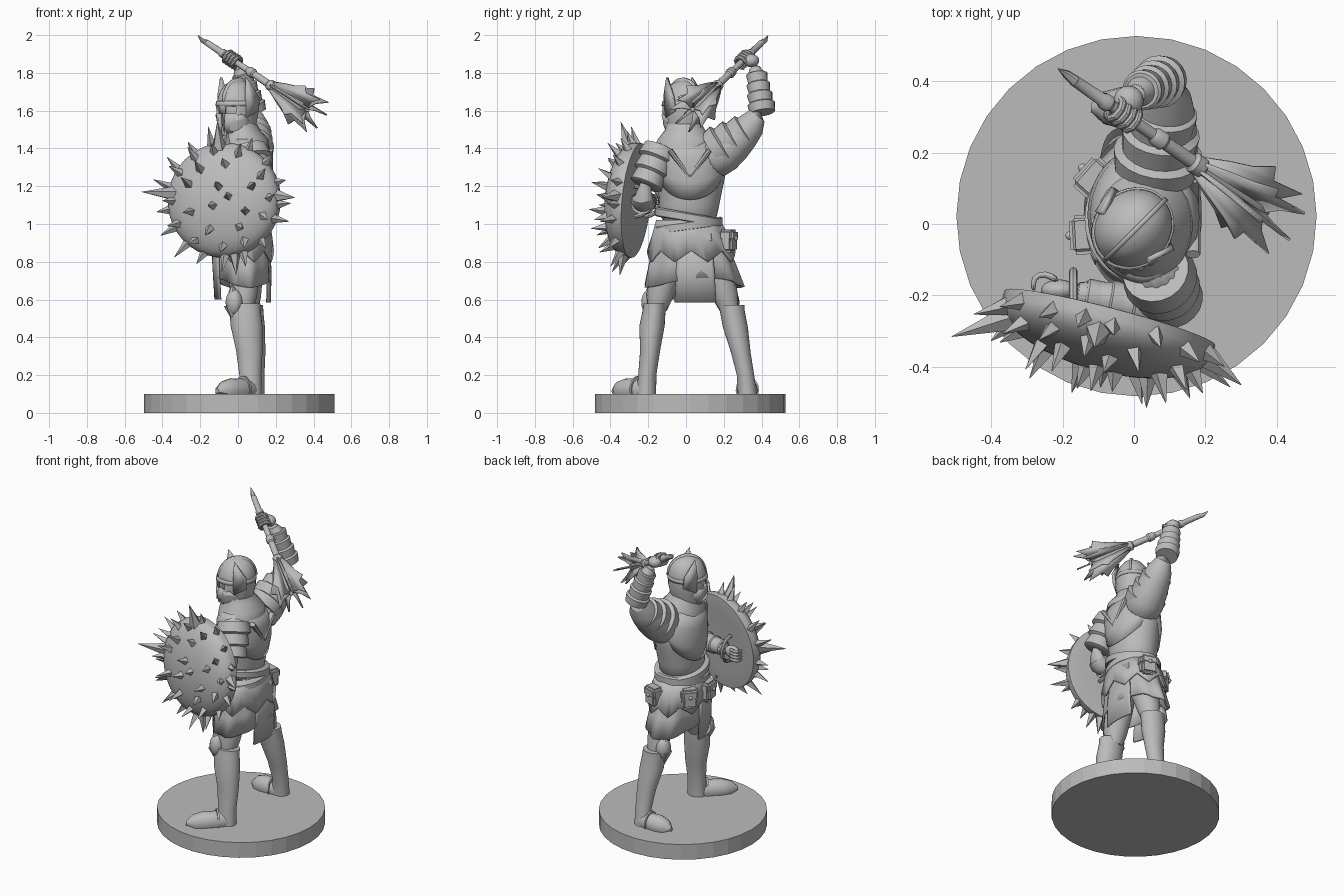
import bpy, bmesh, math, random
from mathutils import Vector, Matrix

random.seed(4)
if "Cube" in bpy.data.objects:
    bpy.data.objects.remove(bpy.data.objects["Cube"])

stone = bpy.data.materials.new("plain_grey")
stone.use_nodes = True
GREY = (.5, .5, .5, 1)
stone.diffuse_color = GREY
stone.node_tree.nodes["Principled BSDF"].inputs["Base Color"].default_value = GREY
parts = []


def finish(name, bm, smooth=35, thick=0, subdiv=0):
    bmesh.ops.recalc_face_normals(bm, faces=bm.faces)
    mesh = bpy.data.meshes.new(name)
    bm.to_mesh(mesh)
    bm.free()
    ob = bpy.data.objects.new(name, mesh)
    bpy.context.collection.objects.link(ob)
    mesh.materials.append(stone)
    if thick:
        ob.modifiers.new("thickness", 'SOLIDIFY').thickness = thick
    if subdiv:
        ob.modifiers.new("rounding", 'SUBSURF').levels = subdiv
        ob.modifiers["rounding"].render_levels = subdiv
    parts.append((ob, smooth))
    return ob


def skin(bm, rings, caps=True, closed=True):
    rows = [[bm.verts.new(p) for p in ring] for ring in rings]
    n = len(rows[0])
    for a, b in zip(rows, rows[1:]):
        for i in range(n if closed else n - 1):
            j = (i + 1) % n
            bm.faces.new((a[i], a[j], b[j], b[i]))
    if caps:
        bm.faces.new(rows[0])
        bm.faces.new(rows[-1])


def body(name, levels, n=28, caps=True, warp=None, arc=None, **kw):
    """Stack of level ellipses: x, y, z, x radius, y radius."""
    bm = bmesh.new()
    rings = []
    for k, (x, y, z, rx, ry) in enumerate(levels):
        ring = []
        for i in range(n):
            a = math.tau * i / n if not arc else arc[0] + (arc[1] - arc[0]) * i / (n - 1)
            s, dz = warp(a, k / (len(levels) - 1)) if warp else (1, 0)
            ring.append((x + rx * s * math.cos(a), y + ry * s * math.sin(a), z + dz))
        rings.append(ring)
    skin(bm, rings, caps and not arc, not arc)
    return finish(name, bm, **kw)


def tube(name, pts, n=16, wide=1, high=1, floor=None, **kw):
    """Round limb through points x, y, z, radius."""
    bm = bmesh.new()
    rings = []
    for k, (x, y, z, r) in enumerate(pts):
        t = (Vector(pts[min(k + 1, len(pts) - 1)][:3]) - Vector(pts[max(k - 1, 0)][:3])).normalized()
        side = t.cross((0, 0, 1) if abs(t.z) < .9 else (0, 1, 0)).normalized()
        up = side.cross(t)
        ring = []
        for i in range(n):
            a = math.tau * i / n
            p = Vector((x, y, z)) + r * (wide * math.cos(a) * side + high * math.sin(a) * up)
            if floor:
                p.z = max(p.z, floor)
            ring.append(p)
        rings.append(ring)
    skin(bm, rings)
    return finish(name, bm, **kw)


def ball(name, loc, size, turn=0):
    bm = bmesh.new()
    m = Matrix.Translation(loc) @ Matrix.Rotation(turn, 4, 'Z') @ Matrix.Diagonal((*size, 1))
    bmesh.ops.create_uvsphere(bm, u_segments=20, v_segments=12, radius=1, matrix=m)
    return finish(name, bm)


def bands(name, a, b, ra, rb, count):
    """Overlapping flared armour rings along a limb."""
    a, b = Vector(a), Vector(b)
    pts = []
    for k in range(count):
        for f, grow in ((.0, .9), (.85, 1.08), (.95, .95)):
            t = (k + f) / count
            pts.append((*a.lerp(b, t), (ra + (rb - ra) * t) * grow))
    tube(name, pts, n=20)


def blade(name, outline, thick):
    bm = bmesh.new()
    bm.faces.new([bm.verts.new(p) for p in outline])
    return finish(name, bm, thick=thick, smooth=5)


def spike(bm, base, direction, r, length, sides=4):
    d = Vector(direction).normalized()
    m = Matrix.Translation(Vector(base) + d * length / 2) @ d.to_track_quat('Z', 'Y').to_matrix().to_4x4()
    bmesh.ops.create_cone(bm, segments=sides, radius1=r, radius2=.001, depth=length, cap_ends=True, matrix=m)


# Base disc
body("base", [(.007, .022, z, .504, .504) for z in (0, .1)], n=32, smooth=5)

# Legs, boots, feet and knee guards
tube("left_thigh", [(.04, -.06, .9, .1), (.03, -.12, .72, .085), (.03, -.165, .5, .06)], subdiv=1)
tube("right_thigh", [(.05, .1, .9, .1), (.05, .18, .72, .08), (.06, .245, .5, .06)], subdiv=1)
body("left_boot", [(.035, -.165, .58, .085, .06), (.037, -.168, .55, .082, .06), (.045, -.18, .46, .084, .067),
                   (.06, -.19, .33, .07, .053), (.065, -.205, .2, .058, .048), (.065, -.21, .1, .06, .052)])
body("right_boot", [(.055, .24, .57, .078, .07), (.06, .245, .54, .074, .066), (.068, .262, .45, .075, .066),
                    (.085, .29, .32, .06, .052), (.09, .315, .2, .05, .046), (.085, .325, .1, .055, .05)])
for side, heel, toe in (("left", Vector((.1, -.18, .12)), Vector((-.11, -.385, .115))),
                        ("right", Vector((.115, .325, .12)), Vector((-.12, .325, .115)))):
    steps = ((0, .03), (.12, .05), (.4, .056), (.65, .058), (.85, .045), (1, .012))
    tube(side + "_foot", [(*heel.lerp(toe, t), r) for t, r in steps], floor=.1, high=1.15)
    tube(side + "_ankle_strap", [(*heel.lerp(toe, t), .062) for t in (.33, .37)], floor=.1, high=1.25)
for side, x, y, turn in (("left", -.02, -.19, .5), ("right", .0, .235, 0)):
    ball(side + "_knee_guard", (x, y, .585), (.045, .048, .07), turn)
    bm = bmesh.new()
    spike(bm, (x - .01, y, .57), (.1, 0, -1), .045, .1, 8)
    spike(bm, (x - .005, y, .61), (-.1, -.1, 1), .038, .075, 8)
    finish(side + "_knee_points", bm)


# Skirt layers
def folds(a, t):
    return 1 + .035 * t * math.sin(9 * a), .025 * t * math.sin(2 * a + 1)


def scallops(a, t):
    return 1 + .01 * t, t * .06 * (abs((a * 8 / math.tau) % 1 - .5) * 2 - .5)


body("skirt", [(.02, .01, 1.02, .135, .155), (.022, .02, .92, .142, .19), (.025, .03, .8, .145, .23),
               (.025, .04, .69, .15, .262)], n=72, caps=False, warp=folds, thick=.012)
body("tassets", [(.02, .012, 1.02, .15, .17), (.022, .022, .93, .157, .2), (.025, .028, .83, .164, .232)],
     n=64, caps=False, warp=scallops, thick=.012)
body("back_flap", [(.02, .045, .95, .15, .2), (.025, .045, .75, .152, .24), (.02, .045, .585, .155, .26)],
     n=14, arc=(-.42, .46), thick=.01)
body("front_cloth", [(.02, 0, .98, .155, .18), (.02, 0, .8, .157, .2), (.02, 0, .6, .145, .21)],
     n=12, arc=(2.95, 3.75), thick=.012)

# Torso with jerkin, collar and belt
body("torso", [(.02, .01, .98, .13, .155), (.02, .018, 1.1, .132, .155), (.025, .025, 1.22, .145, .18),
               (.03, .022, 1.34, .15, .2), (.03, .005, 1.43, .13, .17), (.025, -.005, 1.5, .08, .1)], subdiv=1)


def vee(a, t):
    return 1, (1 - t) * .09 * (1 - abs(math.cos(a)) * 1.8)


body("chest_armour", [(.022, .022, 1.2, .144, .178), (.025, .025, 1.27, .155, .19),
                      (.03, .02, 1.37, .153, .19), (.03, .003, 1.45, .118, .152)], n=48, caps=False,
     warp=vee, thick=.014)
for k, tilt in ((0, .04), (1, -.05)):
    z = .99 + .045 * k
    body("belt", [(.02, .014, z - .025, .146, .168), (.02, .014, z - .018, .158, .18),
                  (.02, .014, z + .018, .158, .18), (.02, .014, z + .025, .146, .168)], n=40,
         warp=lambda a, t: (1, tilt * .6 * math.sin(a)))
body("collar", [(.03, 0, 1.41, .135, .16), (.03, 0, 1.45, .13, .148), (.02, -.005, 1.5, .095, .105),
                (.015, -.01, 1.53, .085, .095)])
for sign in (-1, 1):
    tube("back_strap", [(.165, .02 + sign * t * .15, 1.25 + .2 * t, .014) for t in (0, .4, .7)], n=8, wide=1.5)

# Belt pouches
for name, x, y, turn in (("side_pouch", .08, .225, 1.25), ("front_pouch", -.115, .13, 2.4), ("buckle", -.14, -.03, 3.2)):
    for label, dz, s in (("", .91, (.035, .05, .06)), ("_flap", .94, (.04, .055, .032))):
        bm = bmesh.new()
        m = Matrix.Translation((x, y, dz)) @ Matrix.Rotation(turn, 4, 'Z') @ Matrix.Diagonal((*s, 1))
        bmesh.ops.create_cube(bm, size=2, matrix=m)
        bmesh.ops.bevel(bm, geom=bm.edges[:], offset=.015, segments=3, affect='EDGES')
        finish(name + label, bm)
    ball(name + "_stud", Vector((x, y, .925)) + Vector((math.cos(turn), math.sin(turn), 0)) * .04, (.012,) * 3)

# Helmet, turned towards the shield; eye and mouth slits are open faces
FACE = Matrix.Translation((.0, -.01, 0)) @ Matrix.Rotation(-math.pi / 4, 4, 'Z')
helmet = body("helmet", [(0, -.005, 1.465, .08, .09), (0, -.01, 1.53, .097, .112), (0, -.005, 1.585, .104, .118),
                         (0, -.005, 1.625, .106, .118), (0, 0, 1.67, .1, .112), (0, 0, 1.71, .084, .097),
                         (0, 0, 1.74, .06, .072), (0, 0, 1.757, .03, .038), (0, 0, 1.763, .006, .008)], n=32)
bm = bmesh.new()
bm.from_mesh(helmet.data)
slits = []
for f in bm.faces:
    c = f.calc_center_median()
    off = abs(math.degrees(math.atan2(c.x, -c.y)))
    if (1.59 < c.z < 1.62 and 10 < off < 45) or (1.48 < c.z < 1.59 and off < 8):
        slits.append(f)
bmesh.ops.delete(bm, geom=slits, context='FACES')
bm.to_mesh(helmet.data)
bm.free()
helmet.modifiers.new("thickness", 'SOLIDIFY').thickness = .015
head = ball("head", (0, 0, 1.6), (.08, .09, .12))
ridge = blade("helmet_ridge", [(0, -.122 * math.cos(a), 1.645 + .13 * math.sin(a))
                               for a in [math.pi * i / 16 for i in range(17)]], .014)
brow = body("brow_band", [(0, -.005, 1.625, .11, .123), (0, -.002, 1.65, .108, .12)], n=32, caps=False, thick=.008)
for s in (-1, 1):
    fin = blade("ear_fin", [(s * .1, -.04, 1.56), (s * .118, .04, 1.6), (s * .125, .035, 1.67), (s * .1, -.035, 1.775),
                            (s * .11, -.045, 1.68)], .016)
    cheek = blade("cheek_plate", [(s * .025, -.125, 1.56), (s * .1, -.07, 1.58), (s * .105, -.02, 1.55),
                                  (s * .075, -.06, 1.47), (s * .02, -.12, 1.49)], .014)
    fin.matrix_world = cheek.matrix_world = FACE
for ob in (helmet, head, ridge, brow):
    ob.matrix_world = FACE

# Raised right arm
tube("right_arm", [(.05, .1, 1.33, .12), (.07, .2, 1.37, .115), (.085, .31, 1.48, .09), (.09, .385, 1.57, .07),
                   (.06, .395, 1.66, .067), (.025, .375, 1.78, .055), (.0, .36, 1.84, .035)], n=20, subdiv=1)
bands("right_shoulder_plates", (.06, .15, 1.38), (.085, .32, 1.5), .128, .085, 3)
bands("right_bracer", (.085, .405, 1.59), (.02, .373, 1.8), .073, .052, 4)

# Left arm behind the shield
tube("left_arm", [(.05, -.09, 1.37, .11), (.08, -.16, 1.33, .095), (.11, -.215, 1.22, .075), (.11, -.235, 1.13, .068),
                  (.04, -.23, 1.11, .06), (-.08, -.21, 1.12, .05), (-.18, -.19, 1.12, .036)], n=20, subdiv=1)
bands("left_shoulder_plates", (.06, -.13, 1.4), (.11, -.215, 1.2), .105, .08, 3)
bands("left_bracer", (.06, -.235, 1.11), (-.14, -.2, 1.12), .065, .045, 3)
ball("left_hand", (-.21, -.185, 1.12), (.05, .03, .04))
for k in range(4):
    z = 1.09 + .02 * k
    tube("left_finger", [(-.21, -.16, z, .011), (-.25, -.135, z, .011), (-.285, -.15, z, .01), (-.28, -.19, z, .008)],
         n=8, subdiv=1)

# Domed shield with spikes, built facing +z and then turned outward
R = .305
OUT = Vector((-.25, -.96, .09))
SHIELD = Matrix.Translation((-.07, -.272, 1.125)) @ OUT.to_track_quat('Z', 'Y').to_matrix().to_4x4()
rim = [(0, 0, -.01, .2, .2), (0, 0, -.012, R - .015, R - .015), (0, 0, -.01, R, R), (0, 0, .02, R, R)]
dome = [(0, 0, .02 + .12 * math.sin(a), R * math.cos(a), R * math.cos(a)) for a in [.1 + .145 * i for i in range(11)]]
body("shield", rim + dome, n=40).matrix_world = SHIELD
bm = bmesh.new()
for count, elev, length in ((17, .12, .085), (12, .55, .085), (8, .95, .075), (3, 1.35, .07)):
    for k in range(count):
        a = math.tau * (k + random.uniform(-.2, .2)) / count + elev * 3
        e = elev + random.uniform(-.07, .07)
        flat = Vector((math.cos(a), math.sin(a), 0)) * math.cos(e)
        spike(bm, flat * R * .97 + Vector((0, 0, .015 + .12 * math.sin(e))),
              flat * .8 + Vector((random.uniform(-.2, .2), random.uniform(-.2, .2), .25 + math.sin(e))),
              .026, length * random.uniform(.8, 1.35))
finish("shield_spikes", bm, smooth=5).matrix_world = SHIELD
bm = bmesh.new()
for base, tip in (((-.34, -.26, 1.16), (-.51, -.315, 1.17)), ((-.1, -.3, 1.4), (-.11, -.345, 1.54)),
                  ((-.02, -.33, .87), (-.01, -.35, .73)), ((.19, -.36, 1.15), (.3, -.45, 1.14))):
    spike(bm, base, Vector(tip) - Vector(base), .04, (Vector(tip) - Vector(base)).length, 5)
finish("long_spikes", bm, smooth=5)
for x in (-.17, .04):
    tube("shield_strap", [(x, -.265 - x * .25 + .09 * math.sin(a), 1.12 + .08 * math.cos(a), .012)
                          for a in [math.pi * i / 8 for i in range(9)]], n=8)

# Flanged mace
TIP, END = Vector((-.165, .4, 1.96)), Vector((.41, .005, 1.575))
AXIS = (END - TIP).normalized()
MACE = Matrix.Translation(TIP) @ AXIS.to_track_quat('Z', 'Y').to_matrix().to_4x4()
shaft = ((0, .016), (.1, .018), (.11, .024), (.13, .024), (.14, .016), (.3, .017), (.31, .025), (.34, .027), (.35, .019),
         (.45, .02), (.46, .03), (.49, .03), (.5, .02), (.7, .03), (.75, .004))
body("mace_shaft", [(0, 0, z, r, r) for z, r in shaft], n=14).matrix_world = MACE
tube("mace_tail_spike", [(*TIP, .016), (-.19, .42, 1.972, .012), (-.213, .435, 2.0, .001)], n=10)
for k in range(7):
    turn = Matrix.Rotation(math.tau * k / 7, 4, 'Z')
    profile = ((.0, .49), (.03, .48), (.06, .55), (.085, .62), (.12, .68), (.085, .7), (.1, .8), (.055, .75), (0, .73))
    blade("mace_flange", [(r, 0, z) for r, z in profile], .009).matrix_world = MACE @ turn

# Gripping right hand
ball("right_hand", (-.015, .345, 1.865), (.042, .042, .035), -.6)
for k in range(4):
    ring = [(.032 * math.cos(a), .032 * math.sin(a), .155 + .021 * k) for a in [.7 * i for i in range(8)]]
    tube("right_finger", [(*(MACE @ Vector(p)), .0115) for p in ring], n=8)

# Smooth shading that keeps hard edges
for ob, angle in parts:
    bpy.ops.object.select_all(action='DESELECT')
    ob.select_set(True)
    bpy.context.view_layer.objects.active = ob
    bpy.ops.object.shade_smooth_by_angle(angle=math.radians(angle))
